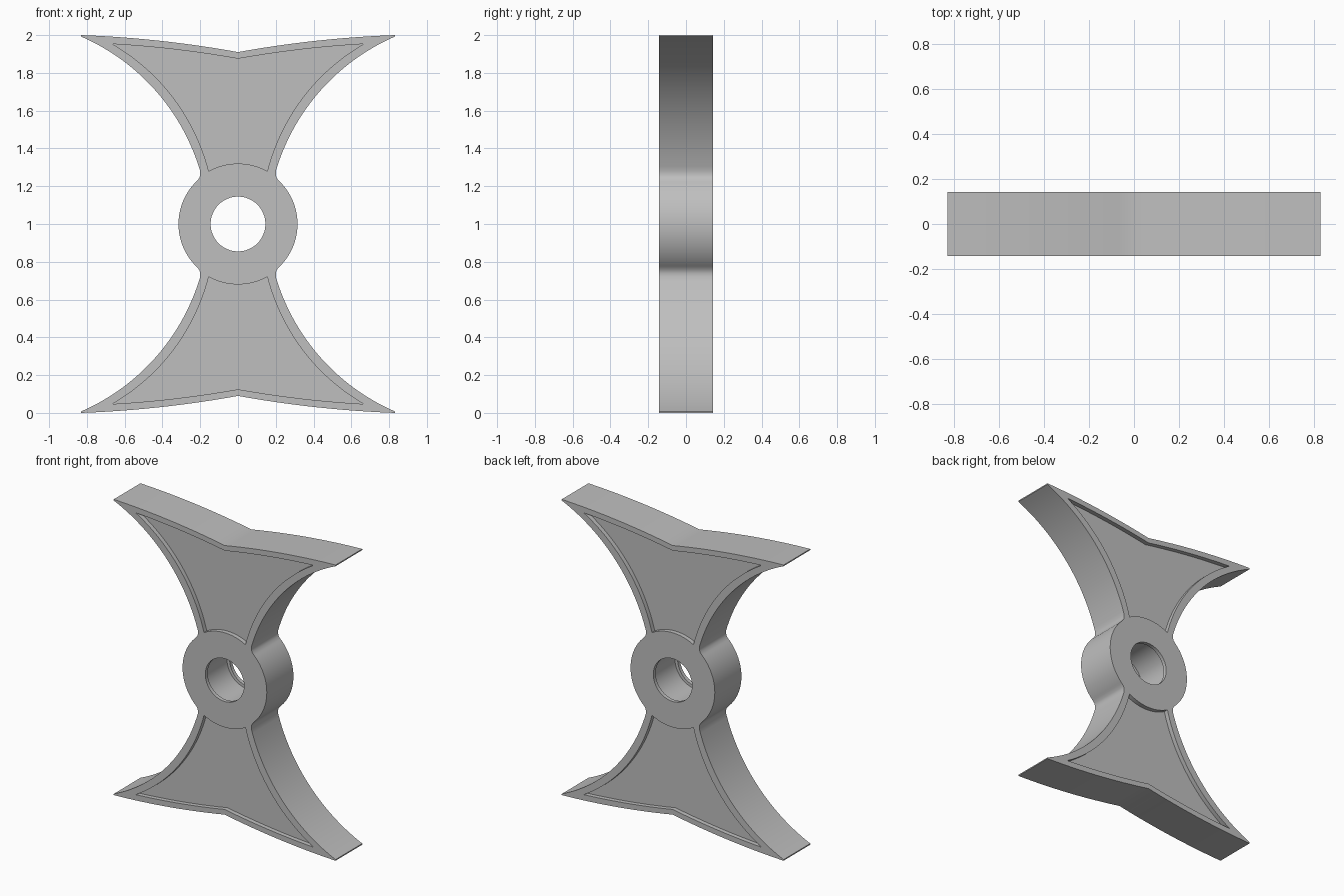
import bpy, bmesh, math
from mathutils import Vector

cube = bpy.data.objects.get("Cube")
if cube:
    bpy.data.objects.remove(cube, do_unlink=True)

HALF = 0.1425      # half thickness
RECESS = 0.03      # depth of the blade panels
HUB_R, HOLE_R, BORE_R, LIP = 0.315, 0.145, 0.165, 0.025

steel = bpy.data.materials.new("plain grey")
steel.use_nodes = True
grey = (0.52, 0.52, 0.52, 1)
steel.diffuse_color = grey
steel.node_tree.nodes["Principled BSDF"].inputs["Base Color"].default_value = grey


def bow(a, b, sag, steps=20):
    """Circular arc from a to b, bulging to the left of travel by sag."""
    a, b = Vector(a), Vector(b)
    chord = b - a
    c = chord.length
    side = Vector((-chord.y, chord.x)) / c
    r = (c * c / 4 + sag * sag) / (2 * sag)
    mid = (a + b) / 2 + side * (sag - r)
    half = math.asin(c / 2 / r)
    along = chord / c
    return [mid + along * r * math.sin(t) + side * r * math.cos(t)
            for t in (half * (2 * i / steps - 1) for i in range(steps + 1))]


def ring(radius, start, end, steps):
    return [Vector((radius * math.cos(t), radius * math.sin(t)))
            for t in (start + (end - start) * i / steps for i in range(steps + 1))]


def flip(points, sx, sz):
    return [Vector((p.x * sx, p.y * sz)) for p in points]


def slab(name, points, y0, y1):
    """Extrude an x-z outline, measured from the hub centre, from y0 to y1."""
    clean = [p for i, p in enumerate(points) if (p - points[i - 1]).length > 1e-5]
    bm = bmesh.new()
    face = bm.faces.new([bm.verts.new((p.x, y0, p.y + 1)) for p in clean])
    out = bmesh.ops.extrude_face_region(bm, geom=[face])
    moved = [v for v in out["geom"] if isinstance(v, bmesh.types.BMVert)]
    bmesh.ops.translate(bm, verts=moved, vec=(0, y1 - y0, 0))
    bmesh.ops.recalc_face_normals(bm, faces=bm.faces)
    mesh = bpy.data.meshes.new(name)
    bm.to_mesh(mesh)
    bm.free()
    obj = bpy.data.objects.new(name, mesh)
    bpy.context.collection.objects.link(obj)
    mesh.materials.append(steel)
    return obj


# Quarter outline: hub, neck fillet, swept blade edge, notched end
quarter = ring(HUB_R, 0, math.radians(46), 20)
quarter += [Vector(p) for p in ((0.205, 0.243), (0.2, 0.26), (0.2, 0.28))]
quarter += bow((0.208, 0.305), (0.83, 0.992), 0.1, 28)
quarter += bow((0, 0.91), (0.83, 1.0), 0.015, 12)[::-1]
upper = quarter + flip(quarter, -1, 1)[::-1]
body = slab("spinner_body", upper + flip(upper, 1, -1)[::-1], -HALF, HALF)

# Blade panel outline: arc round the hub, swept sides, notched top
panel = ring(0.32, math.pi / 2, math.atan2(0.28, 0.155), 10)
panel += bow((0.155, 0.28), (0.665, 0.953), 0.085, 24)
panel += bow((0, 0.875), (0.665, 0.953), 0.01, 10)[::-1]
panel += flip(panel, -1, 1)[::-1]

# Cutters: four panel recesses, the through hole and the wider inner bore
cutters = []
for sz in (1, -1):
    for y0, y1 in ((-HALF - 0.1, -HALF + RECESS), (HALF - RECESS, HALF + 0.1)):
        cutters.append(slab("panel_cutter", flip(panel, 1, sz), y0, y1))
turn = 2 * math.pi
cutters.append(slab("hole_cutter", ring(HOLE_R, 0, turn, 64), -0.3, 0.3))
cutters.append(slab("bore_cutter", ring(BORE_R, 0, turn, 64), -HALF + LIP, HALF - LIP))

bpy.ops.object.select_all(action="DESELECT")
body.select_set(True)
bpy.context.view_layer.objects.active = body
for cutter in cutters:
    cutter.hide_render = True
    mod = body.modifiers.new("cut", "BOOLEAN")
    mod.operation = "DIFFERENCE"
    mod.solver = "EXACT"
    mod.object = cutter
    bpy.ops.object.modifier_apply(modifier=mod.name)
    bpy.data.objects.remove(cutter, do_unlink=True)

bpy.ops.object.shade_smooth_by_angle(angle=math.radians(30))
